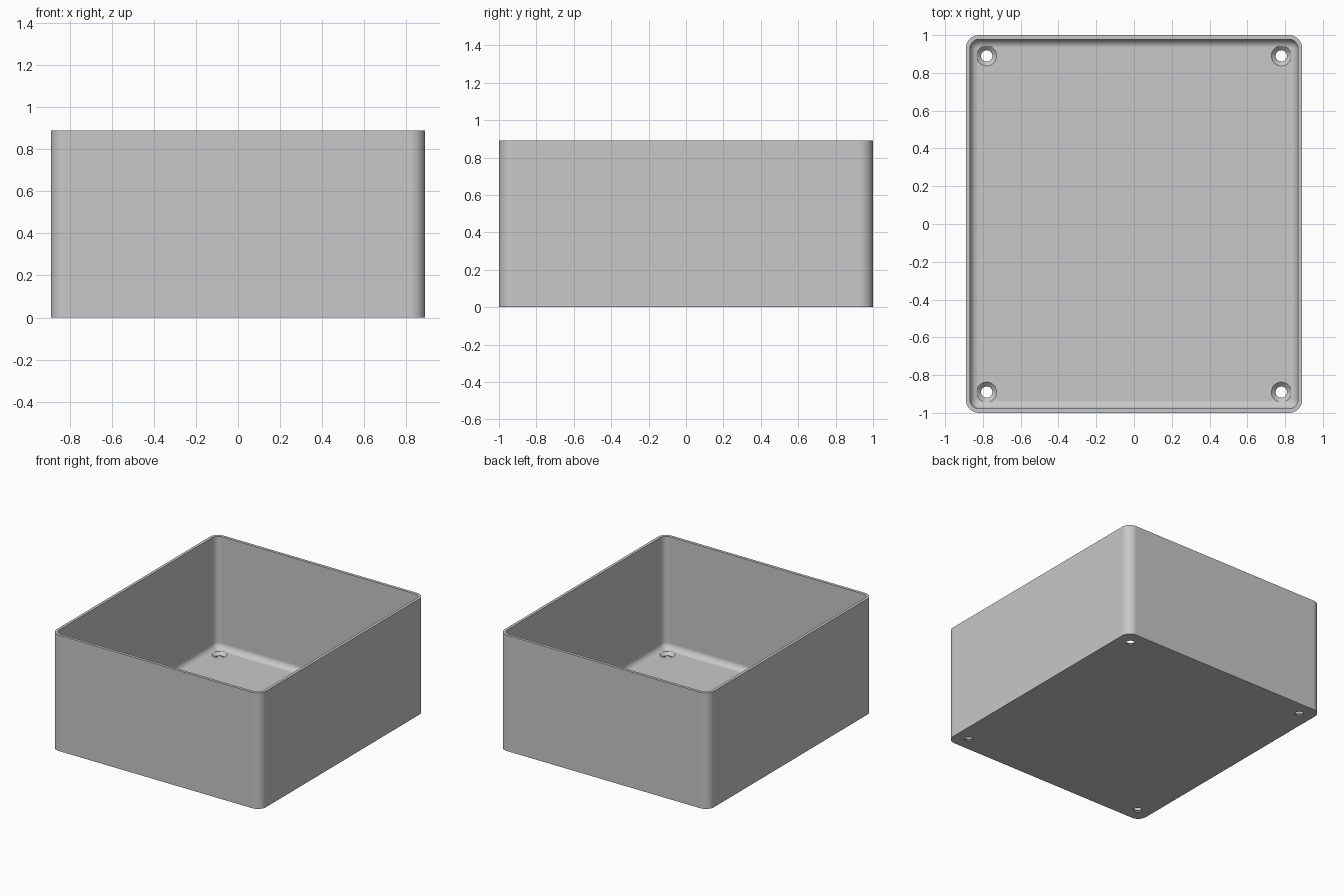
import bpy
import bmesh
from math import sin, cos, pi, radians

HALF_X, HALF_Y, HEIGHT = 0.89, 1.0, 0.89
WALL, FLOOR, CORNER, FILLET = 0.022, 0.03, 0.07, 0.045
HOLE_X, HOLE_Y, HOLE_R, SINK_R = 0.78, 0.89, 0.03, 0.053
ARC_STEPS, FILLET_STEPS, HOLE_SIDES = 10, 8, 40

cube = bpy.data.objects.get("Cube")
if cube:
    bpy.data.objects.remove(cube, do_unlink=True)

grey = bpy.data.materials.new("plain grey")
grey.use_nodes = True
grey.diffuse_color = (0.58, 0.58, 0.58, 1)
grey.node_tree.nodes["Principled BSDF"].inputs["Base Color"].default_value = grey.diffuse_color


def rounded_ring(bm, inset, z):
    """Rounded rectangle of vertices, inset from the outer wall."""
    r = CORNER - inset
    cx, cy = HALF_X - CORNER, HALF_Y - CORNER
    ring = []
    for quarter, (sx, sy) in enumerate([(1, 1), (-1, 1), (-1, -1), (1, -1)]):
        for i in range(ARC_STEPS + 1):
            a = (quarter + i / ARC_STEPS) * pi / 2
            ring.append(bm.verts.new((sx * cx + r * cos(a), sy * cy + r * sin(a), z)))
    return ring


def circle_ring(bm, r, z):
    return [bm.verts.new((r * cos(2 * pi * i / HOLE_SIDES), r * sin(2 * pi * i / HOLE_SIDES), z))
            for i in range(HOLE_SIDES)]


def skin(name, bm, rings):
    """Join successive rings into a closed solid with capped ends."""
    for a, b in zip(rings, rings[1:]):
        n = len(a)
        for i in range(n):
            j = (i + 1) % n
            bm.faces.new((a[i], a[j], b[j], b[i]))
    bm.faces.new(rings[0][::-1])
    bm.faces.new(rings[-1])
    bmesh.ops.recalc_face_normals(bm, faces=bm.faces)
    mesh = bpy.data.meshes.new(name)
    bm.to_mesh(mesh)
    bm.free()
    mesh.materials.append(grey)
    obj = bpy.data.objects.new(name, mesh)
    bpy.context.collection.objects.link(obj)
    return obj


# Open tray: outer wall, rim, inner wall, floor fillet and floor
bm = bmesh.new()
profile = [(0, 0), (0, HEIGHT), (WALL, HEIGHT)]
for k in range(FILLET_STEPS + 1):
    a = k / FILLET_STEPS * pi / 2
    profile.append((WALL + FILLET * (1 - cos(a)), FLOOR + FILLET * (1 - sin(a))))
tray = skin("tray", bm, [rounded_ring(bm, d, z) for d, z in profile])

# Countersunk screw holes in the four floor corners
cutters = []
for sx in (-1, 1):
    for sy in (-1, 1):
        bm = bmesh.new()
        steps = [(HOLE_R, -0.05), (HOLE_R, FLOOR - 0.022), (SINK_R, FLOOR), (SINK_R, FLOOR + 0.04)]
        cutter = skin("hole_cutter", bm, [circle_ring(bm, r, z) for r, z in steps])
        cutter.location = (sx * HOLE_X, sy * HOLE_Y, 0)
        cutter.hide_render = True
        cutters.append(cutter)
        cut = tray.modifiers.new("screw hole", 'BOOLEAN')
        cut.operation = 'DIFFERENCE'
        cut.solver = 'EXACT'
        cut.object = cutter

# Bake the holes into the tray and drop the cutters
bpy.context.view_layer.update()
evaluated = tray.evaluated_get(bpy.context.evaluated_depsgraph_get())
cut_mesh = bpy.data.meshes.new_from_object(evaluated)
tray.modifiers.clear()
tray.data = cut_mesh
for cutter in cutters:
    bpy.data.objects.remove(cutter, do_unlink=True)

# Smooth corners and fillet, crisp rim and holes, even shading on flat faces
for o in bpy.context.selected_objects:
    o.select_set(False)
tray.select_set(True)
bpy.context.view_layer.objects.active = tray
bpy.ops.object.shade_smooth_by_angle(angle=radians(30))
even = tray.modifiers.new("even normals", 'WEIGHTED_NORMAL')
even.keep_sharp = True
